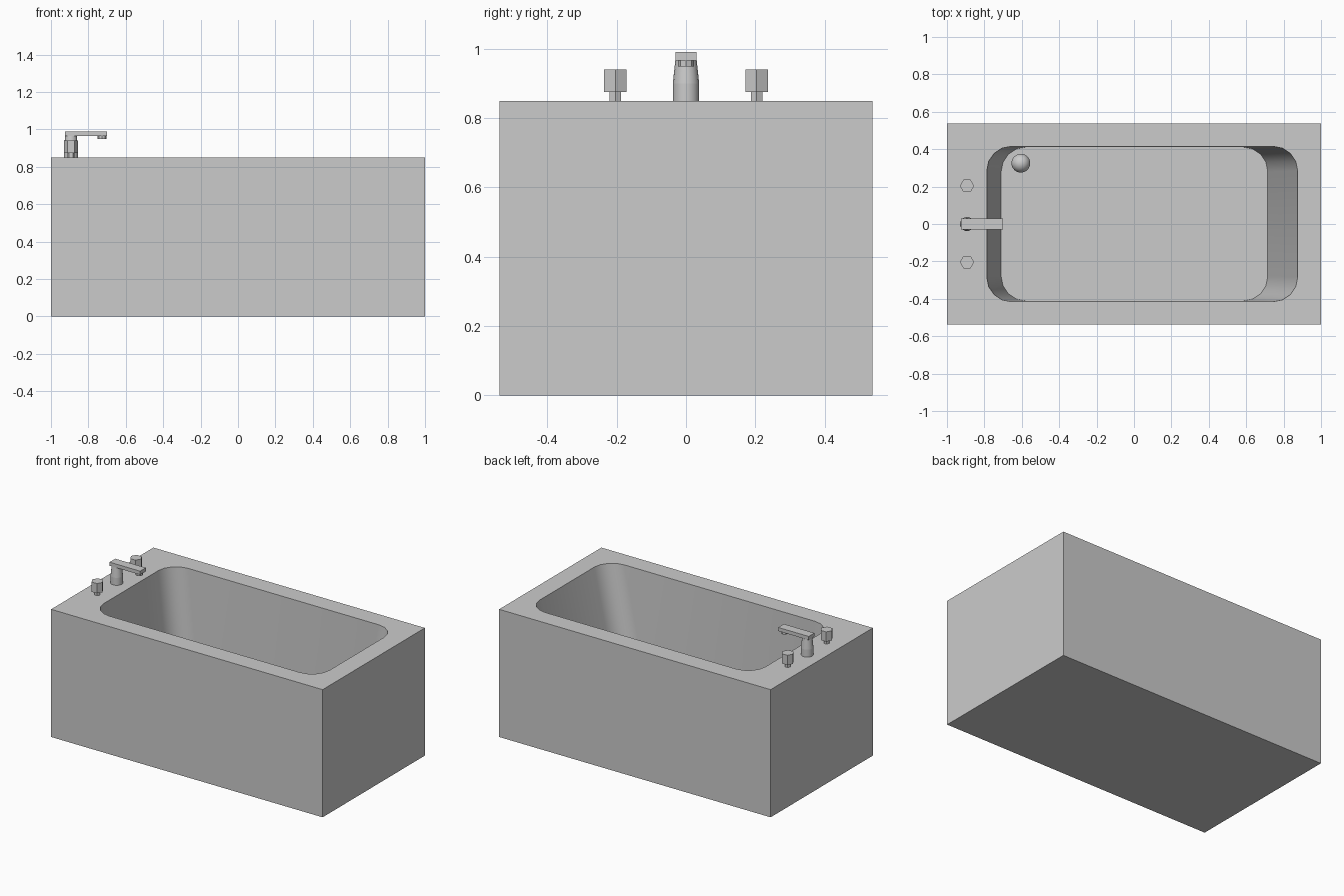
import bpy, bmesh, math
from mathutils import Matrix, Vector

if "Cube" in bpy.data.objects:
    bpy.data.objects.remove(bpy.data.objects["Cube"])

W, D, H = 1.0, 0.538, 0.85
FLOOR = 0.12


def finish(bm, name, smooth=None):
    bmesh.ops.recalc_face_normals(bm, faces=bm.faces)
    me = bpy.data.meshes.new(name)
    bm.to_mesh(me)
    bm.free()
    ob = bpy.data.objects.new(name, me)
    bpy.context.collection.objects.link(ob)
    if smooth:
        bpy.ops.object.select_all(action='DESELECT')
        ob.select_set(True)
        bpy.context.view_layer.objects.active = ob
        bpy.ops.object.shade_smooth_by_angle(angle=math.radians(smooth))
    return ob


def rounded_loop(bm, x0, x1, y, r, z, seg=4):
    """Closed ring of vertices around a rounded rectangle."""
    pts = []
    corners = [(x1 - r, y - r), (x0 + r, y - r), (x0 + r, r - y), (x1 - r, r - y)]
    for q, (cx, cy) in enumerate(corners):
        for i in range(seg + 1):
            a = (q + i / seg) * math.pi / 2
            pts.append(bm.verts.new((cx + r * math.cos(a), cy + r * math.sin(a), z)))
    return pts


def close_edges(bm, ring):
    return [bm.edges.new((ring[i - 1], ring[i])) for i in range(len(ring))]


def skin(bm, a, b):
    for i in range(len(a)):
        bm.faces.new((a[i - 1], a[i], b[i], b[i - 1]))


def cone(bm, sides, r0, r1, x, y, z0, z1, turn=0.0):
    m = Matrix.Translation((x, y, (z0 + z1) / 2)) @ Matrix.Rotation(turn, 4, 'Z')
    bmesh.ops.create_cone(bm, cap_ends=True, segments=sides, radius1=r0,
                          radius2=r1, depth=z1 - z0, matrix=m)


def box(bm, lo, hi):
    lo, hi = Vector(lo), Vector(hi)
    m = Matrix.Translation((lo + hi) / 2) @ Matrix.Diagonal((*(hi - lo), 1))
    bmesh.ops.create_cube(bm, size=1, matrix=m)


# Tub: square outer shell, flat rim, basin with sloping ends
bm = bmesh.new()
square = [(W, D), (-W, D), (-W, -D), (W, -D)]
base = [bm.verts.new((x, y, 0)) for x, y in square]
top = [bm.verts.new((x, y, H)) for x, y in square]
rim = rounded_loop(bm, -0.787, 0.875, 0.415, 0.13, H)
floor = rounded_loop(bm, -0.71, 0.715, 0.411, 0.13, FLOOR)
bmesh.ops.triangle_fill(bm, edges=close_edges(bm, top) + close_edges(bm, rim),
                        use_beauty=True, normal=(0, 0, 1))
bm.faces.new(base)
bm.faces.new(floor)
skin(bm, base, top)
skin(bm, rim, floor)
finish(bm, "tub", 30)

# Ball lying on the basin floor
bm = bmesh.new()
bmesh.ops.create_uvsphere(bm, u_segments=32, v_segments=16, radius=0.05,
                          matrix=Matrix.Translation((-0.605, 0.325, FLOOR + 0.05)))
finish(bm, "bath_ball", 60)

# Faucet column
bm = bmesh.new()
cone(bm, 16, 0.038, 0.038, -0.893, 0, H, 0.90)
cone(bm, 16, 0.038, 0.031, -0.893, 0, 0.90, 0.966)
finish(bm, "faucet_column", 30)

# Spout and its outlet
bm = bmesh.new()
box(bm, (-0.925, -0.03, 0.966), (-0.70, 0.03, 0.99))
finish(bm, "faucet_spout")
bm = bmesh.new()
cone(bm, 8, 0.023, 0.023, -0.727, 0, 0.949, 0.966)
finish(bm, "faucet_outlet")

# Hexagonal taps on short stems
for side, y in (("front", -0.204), ("back", 0.204)):
    bm = bmesh.new()
    cone(bm, 6, 0.038, 0.038, -0.893, y, 0.875, 0.94, math.pi / 6)
    cone(bm, 6, 0.019, 0.019, -0.893, y, H, 0.875, math.pi / 6)
    finish(bm, side + "_tap")
